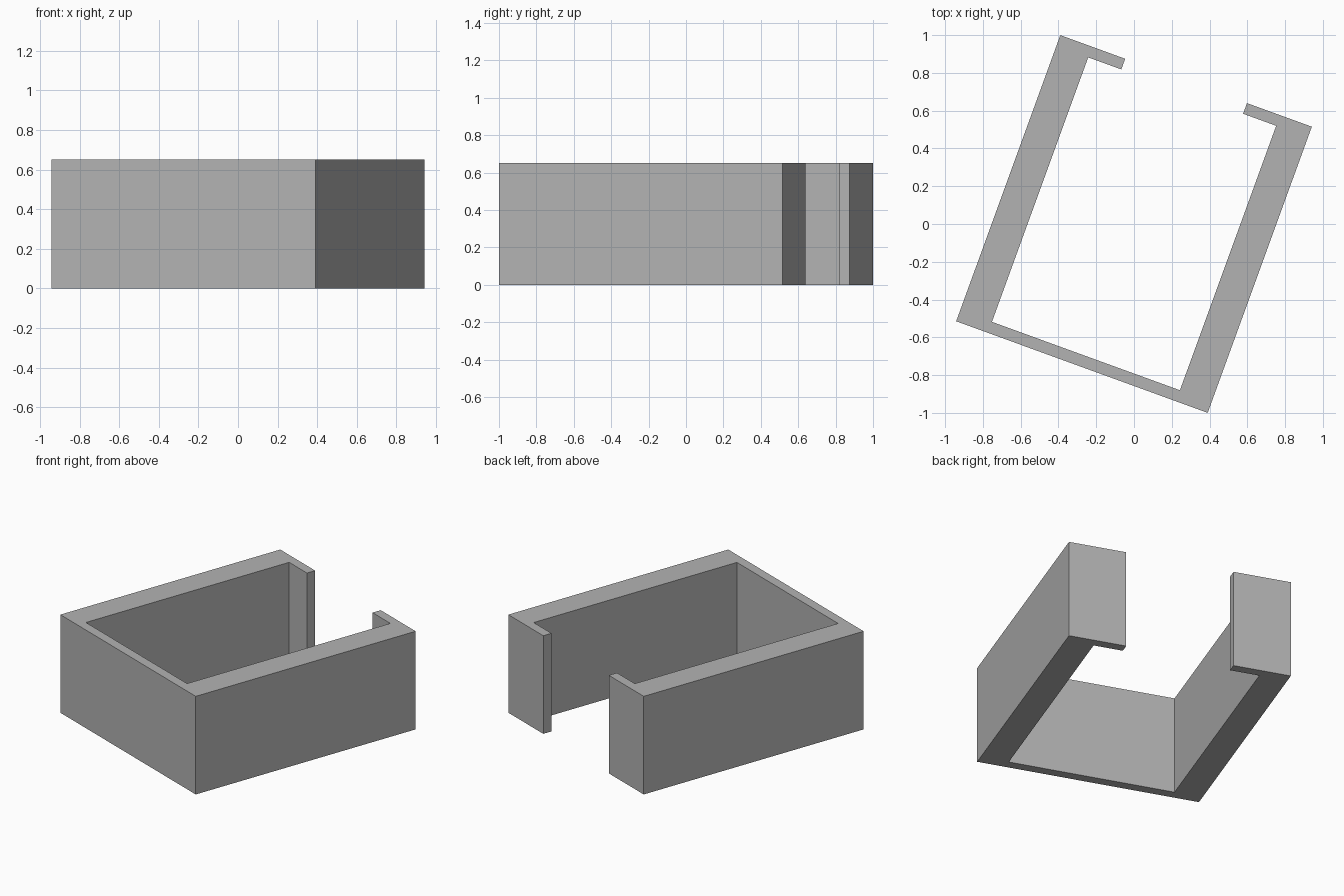
import bpy
import bmesh
from math import radians
from mathutils import Matrix

cube = bpy.data.objects.get("Cube")
if cube:
    bpy.data.objects.remove(cube, do_unlink=True)

# Overall sizes, before the bracket is turned
HALF_WIDTH, HALF_LENGTH, HEIGHT = 0.7085, 0.806, 0.65
SIDE, WEB, LIP = 0.179, 0.062, 0.06
HALF_GAP = 0.343
TURN = radians(-20)

grey = bpy.data.materials.new("plain grey")
grey.use_nodes = True
colour = (0.45, 0.45, 0.45, 1)
grey.diffuse_color = colour
grey.node_tree.nodes["Principled BSDF"].inputs["Base Color"].default_value = colour

# Right half of the C-shaped outline, mirrored to close the loop
inner = HALF_WIDTH - SIDE
half = [
    (HALF_WIDTH, -HALF_LENGTH),
    (HALF_WIDTH, HALF_LENGTH),
    (HALF_GAP, HALF_LENGTH),
    (HALF_GAP, HALF_LENGTH - LIP),
    (inner, HALF_LENGTH - LIP),
    (inner, WEB - HALF_LENGTH),
]
outline = half + [(-x, y) for x, y in reversed(half)]

# Extrude the outline into a solid channel
bm = bmesh.new()
base = bm.faces.new([bm.verts.new((x, y, 0)) for x, y in outline])
result = bmesh.ops.extrude_face_region(bm, geom=[base], use_keep_orig=True)
top = [v for v in result["geom"] if isinstance(v, bmesh.types.BMVert)]
bmesh.ops.translate(bm, verts=top, vec=(0, 0, HEIGHT))
bmesh.ops.recalc_face_normals(bm, faces=bm.faces)
bm.transform(Matrix.Rotation(TURN, 4, "Z"))

mesh = bpy.data.meshes.new("channel_bracket")
bm.to_mesh(mesh)
bm.free()
mesh.materials.append(grey)
bracket = bpy.data.objects.new("channel_bracket", mesh)
bpy.context.collection.objects.link(bracket)
